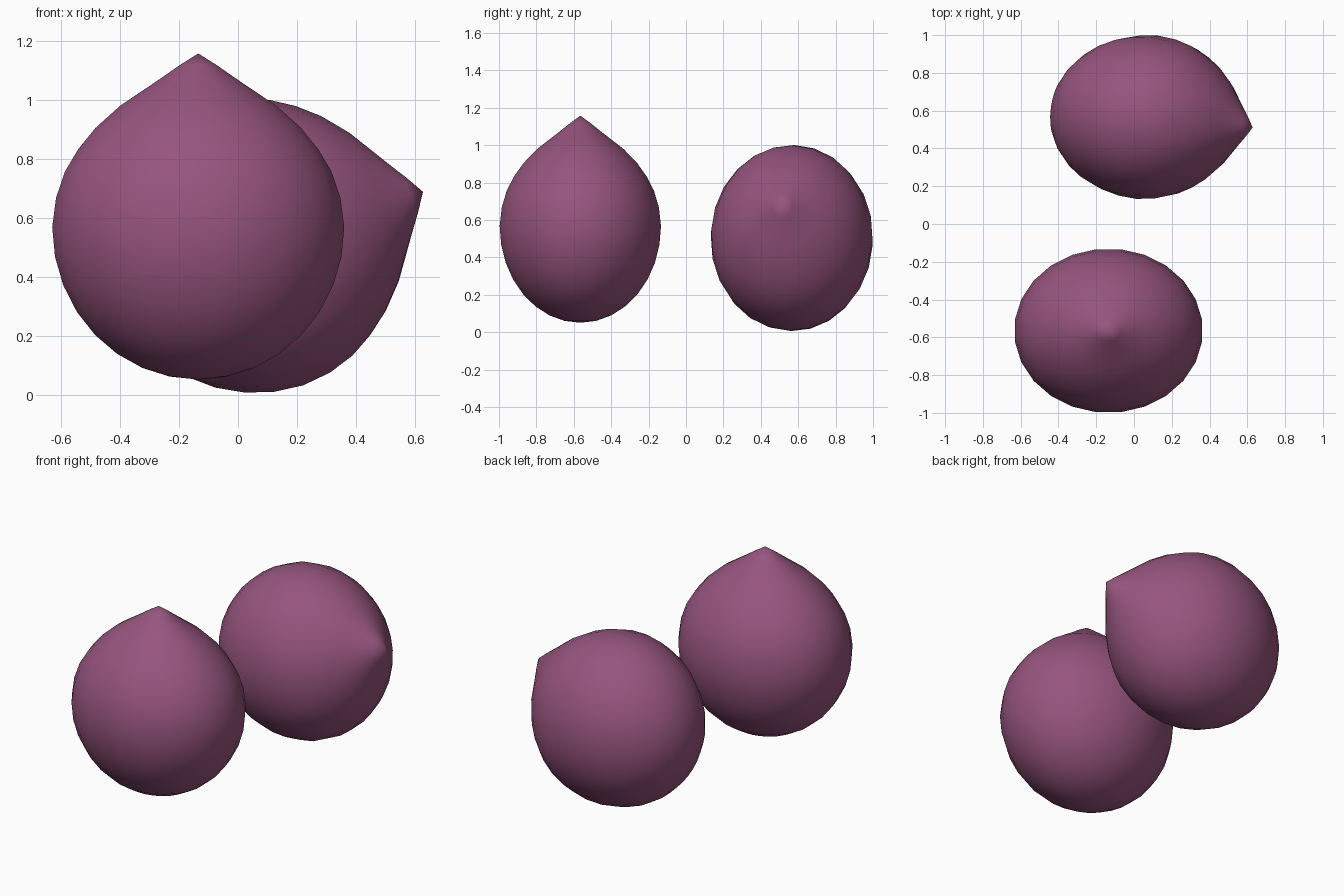
import bpy, bmesh, math
from mathutils import Matrix, Vector

if "Cube" in bpy.data.objects:
    bpy.data.objects.remove(bpy.data.objects["Cube"])

SEGMENTS = 24
SQUASH = 0.87  # depth is narrower than width

skin = bpy.data.materials.new("plum_skin")
skin.diffuse_color = (0.31, 0.09, 0.21, 1)
skin.use_nodes = True
skin.node_tree.nodes["Principled BSDF"].inputs["Base Color"].default_value = skin.diffuse_color

# Half profile (radius, height) around the widest ring: round base, drawn-out tip
profile = []
for i in range(1, 9):
    a = math.radians(-90 + i * 11.25)
    profile.append((0.5 * math.cos(a), 0.517 * math.sin(a)))
profile += [(0.487, 0.10), (0.456, 0.19), (0.411, 0.265), (0.352, 0.337),
            (0.268, 0.412), (0.198, 0.459), (0.132, 0.503), (0.064, 0.55)]
BOTTOM, TIP = -0.517, 0.59


def drop(name, centre, axis):
    """Lathed drop whose tip points along axis, squashed in depth."""
    bm = bmesh.new()
    rings = []
    for r, z in profile:
        rings.append([bm.verts.new((r * math.cos((k + 0.5) * math.tau / SEGMENTS),
                                    r * math.sin((k + 0.5) * math.tau / SEGMENTS), z))
                      for k in range(SEGMENTS)])
    base = bm.verts.new((0, 0, BOTTOM))
    tip = bm.verts.new((0, 0, TIP))
    for k in range(SEGMENTS):
        n = (k + 1) % SEGMENTS
        for lo, hi in zip(rings, rings[1:]):
            bm.faces.new((lo[k], lo[n], hi[n], hi[k]))
        bm.faces.new((base, rings[0][n], rings[0][k]))
        bm.faces.new((tip, rings[-1][k], rings[-1][n]))
    turn = Vector((0, 0, 1)).rotation_difference(Vector(axis)).to_matrix().to_4x4()
    bm.transform(Matrix.Translation(centre) @ Matrix.Diagonal((1, SQUASH, 1, 1)) @ turn)
    for f in bm.faces:
        f.smooth = True
    mesh = bpy.data.meshes.new(name)
    bm.to_mesh(mesh)
    bm.free()
    mesh.materials.append(skin)
    ob = bpy.data.objects.new(name, mesh)
    bpy.context.collection.objects.link(ob)
    return ob


# Upright drop in front, toppled drop behind
drop("upright_drop", (-0.135, -0.565, 0.568), (0, 0, 1))
drop("toppled_drop", (0.07, 0.565, 0.507), (0.945, -0.105, 0.307))
